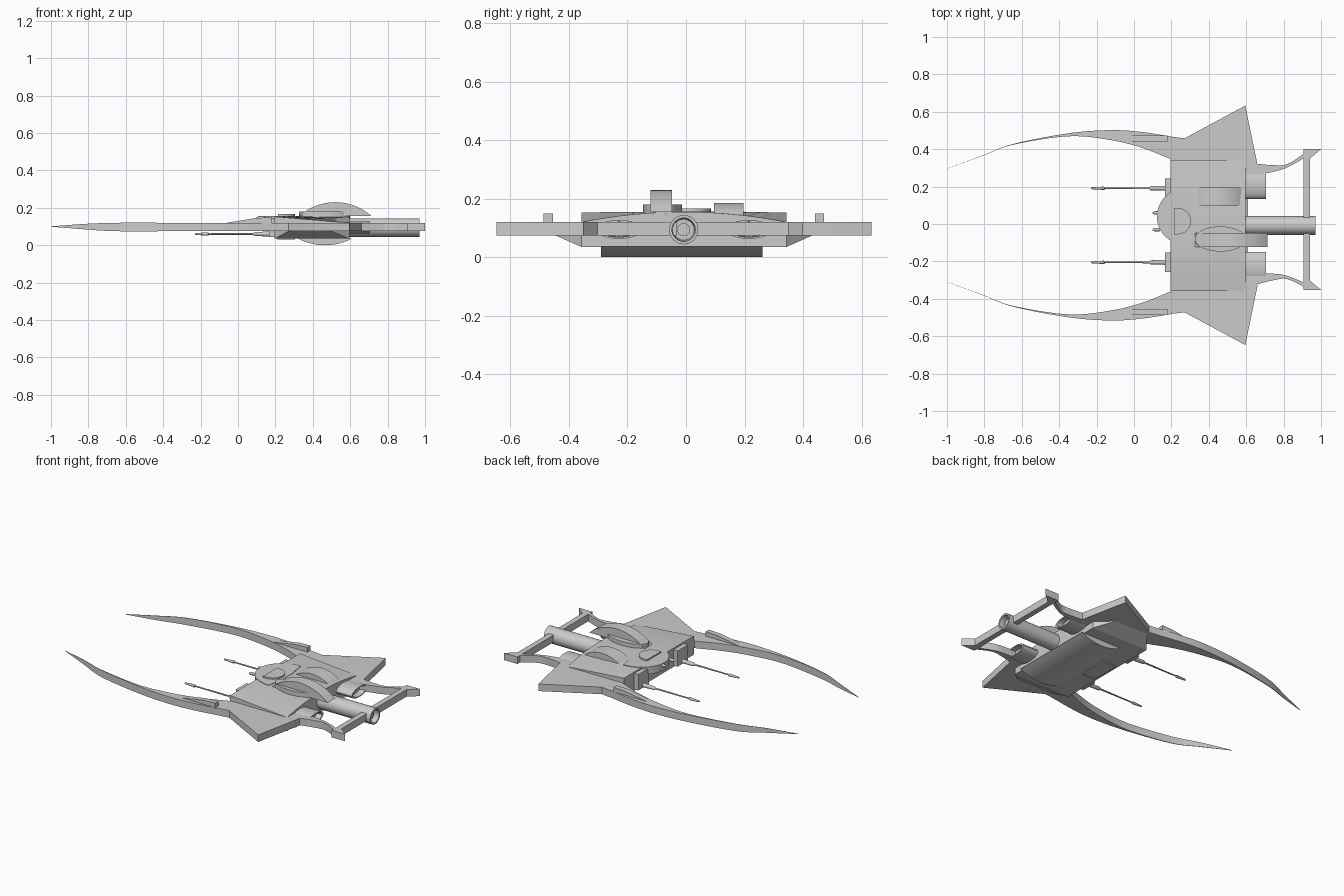
import bpy, bmesh, math
from mathutils import Matrix

cube = bpy.data.objects.get("Cube")
if cube:
    bpy.data.objects.remove(cube, do_unlink=True)

grey = bpy.data.materials.new("hull grey")
grey.use_nodes = True
colour = (0.6, 0.6, 0.6, 1)
grey.diffuse_color = colour
grey.node_tree.nodes["Principled BSDF"].inputs["Base Color"].default_value = colour

CY = -0.007          # symmetry axis of the hull
LOW, HIGH = 0.075, 0.12   # underside and top of the wing plate
SIDES = (("left", 1), ("right", -1))


def finish(name, bm, smooth=True):
    bmesh.ops.remove_doubles(bm, verts=bm.verts, dist=1e-5)
    bmesh.ops.recalc_face_normals(bm, faces=bm.faces)
    mesh = bpy.data.meshes.new(name)
    bm.to_mesh(mesh)
    bm.free()
    mesh.materials.append(grey)
    obj = bpy.data.objects.new(name, mesh)
    bpy.context.collection.objects.link(obj)
    if smooth:
        bpy.ops.object.select_all(action="DESELECT")
        obj.select_set(True)
        bpy.context.view_layer.objects.active = obj
        bpy.ops.object.shade_smooth_by_angle(angle=math.radians(30))
    return obj


def loft(name, sections, smooth=True):
    """Skin closed sections of equal point count and cap both ends."""
    bm = bmesh.new()
    rings = [[bm.verts.new(p) for p in s] for s in sections]
    n = len(rings[0])
    for a, b in zip(rings, rings[1:]):
        for i in range(n):
            j = (i + 1) % n
            bm.faces.new((a[i], a[j], b[j], b[i]))
    bm.faces.new(rings[0])
    bm.faces.new(rings[-1])
    return finish(name, bm, smooth)


def plate(name, outline, z0, z1):
    return loft(name, [[(x, y, z) for x, y in outline] for z in (z0, z1)])


def extrude_y(name, profile, y0, y1):
    return loft(name, [[(x, y, z) for x, z in profile] for y in (y0, y1)])


def box(name, x0, x1, y0, y1, z0, z1):
    return plate(name, [(x0, y0), (x1, y0), (x1, y1), (x0, y1)], z0, z1)


def lathe_x(name, profile, y, z, squash=1, n=24):
    """Turn (x, radius) points around an axis along x."""
    turns = [2 * math.pi * i / n for i in range(n)]
    return loft(name, [[(x, y + r * math.cos(t), z + r * squash * math.sin(t))
                        for t in turns] for x, r in profile])


def arc_profile(x0, x1, base, peak, n=20):
    """Circular arc from x0 to x1 rising (or sinking) from base to peak."""
    half, h = (x1 - x0) / 2, abs(peak - base)
    r = (half * half + h * h) / (2 * h)
    sign = 1 if peak > base else -1
    pts = []
    for i in range(n + 1):
        u = -half + 2 * half * i / n
        pts.append(((x0 + x1) / 2 + u,
                    base + sign * (math.sqrt(r * r - u * u) - (r - h))))
    return pts


def spline(points, n=6):
    """Smooth path through the points."""
    out = []
    for i in range(len(points) - 1):
        p = [points[max(0, min(len(points) - 1, i + k))] for k in (-1, 0, 1, 2)]
        for s in range(n):
            t = s / n
            out.append(tuple(0.5 * (2 * b + (c - a) * t + (2*a - 5*b + 4*c - d) * t**2
                                    + (3*b - a - 3*c + d) * t**3)
                             for a, b, c, d in zip(*p)))
    return out + [points[-1]]


# Central hull: flat-topped at the front, arched at the back
sections = []
for x, edge in ((0.195, 0.153), (0.595, HIGH)):
    top = [(x, CY + 0.35 * u, 0.155 - (0.155 - edge) * u * u)
           for u in [1 - i / 8 for i in range(17)]]
    sections.append([(x, CY - 0.35, 0.035), (x, CY + 0.35, 0.035)] + top)
loft("hull", sections)

# Rounded belly
extrude_y("belly", arc_profile(0.32, 0.61, 0.036, 0), -0.29, 0.262)
box("belly_hatch", 0.21, 0.305, -0.1, 0.09, 0.03, 0.04)

for label, s in SIDES:
    def my(y):
        return CY + s * y

    # Wing and its lower wedge
    plate(label + "_wing", [(x, my(y)) for x, y in (
        (0.195, 0.2), (0.595, 0.2), (0.65, 0.26), (0.66, 0.325),
        (0.595, 0.64), (0.27, 0.465), (0.195, 0.355))], LOW, HIGH)
    loft(label + "_wing_wedge", [
        [(0.195, my(0.35), 0.035), (0.195, my(0.35), LOW), (0.27, my(0.44), LOW)],
        [(0.595, my(0.35), 0.035), (0.595, my(0.35), LOW), (0.5, my(0.44), LOW)]], False)

    # Curved forward blade: x, inner y, outer y, lower z, upper z
    stations = spline([
        (0.27, 0.34, 0.465, LOW, HIGH), (0.195, 0.355, 0.475, LOW, HIGH),
        (0.05, 0.412, 0.498, LOW, HIGH), (-0.12, 0.455, 0.509, LOW, HIGH),
        (-0.35, 0.476, 0.492, LOW, HIGH), (-0.65, 0.43, 0.434, LOW, HIGH),
        (-0.82, 0.367, 0.369, 0.085, 0.114), (-0.998, 0.303, 0.304, 0.099, 0.101)])
    loft(label + "_blade", [[(x, my(a), lo), (x, my(b), lo), (x, my(b), hi), (x, my(a), hi)]
                            for x, a, b, lo, hi in stations])
    extrude_y(label + "_blade_fairing",
              [(-0.09, HIGH - 0.005), (0.1, 0.146), (0.18, 0.149), (0.18, HIGH - 0.005)],
              my(0.447), my(0.479))

    # Curved rear strut
    shift = 0.04 if s > 0 else 0
    strut = spline([(0.62, 0.25, 0.33), (0.66, 0.262, 0.322), (0.74, 0.265, 0.302),
                    (0.82, 0.277, 0.295), (0.925, 0.32, 0.345)])
    loft(label + "_rear_strut", [
        [(x, s * (y + shift * max(0, x - 0.66) / 0.25), z)
         for y, z in ((a, LOW), (b, LOW), (b, HIGH), (a, HIGH))] for x, a, b in strut])

    # Rear cross bar with flared end
    end = 0.4 if s > 0 else 0.352
    plate(label + "_rear_bar", [(0.905, s * y) if i else (0.94, s * y) for i, y in (
        (0, 0.03), (1, 0.03), (1, end))] + [(1.0, s * end), (0.94, s * (end - 0.05))],
        LOW, HIGH)

    # Oval engine
    lathe_x(label + "_engine", [(0.5, 0.08), (0.705, 0.08), (0.705, 0.066), (0.67, 0.06)],
            my(0.222), 0.095, 0.4)

    # Long gun with mount
    lathe_x(label + "_long_gun", [
        (-0.23, 0.003), (-0.225, 0.005), (-0.16, 0.009), (-0.155, 0.004), (0.08, 0.005),
        (0.09, 0.011), (0.165, 0.013), (0.2, 0.013)], my(0.198), 0.06, n=12)
    box(label + "_gun_mount", 0.165, 0.2, my(0.145), my(0.25), 0.045, 0.145)

    # Short nose gun
    lathe_x(label + "_short_gun", [
        (0.1, 0.004), (0.11, 0.009), (0.135, 0.009), (0.14, 0.006), (0.17, 0.006),
        (0.17, 0.011), (0.25, 0.011)], 0.015 + s * 0.045, 0.146, n=12)

# Tail tube with open end
lathe_x("tail_tube", [(0.5, 0.05), (0.97, 0.05), (0.97, 0.04), (0.9, 0.036),
                      (0.9, 0.022), (0.945, 0.022)], -0.008, 0.094, n=32)

# Rounded nose deck and turret
nose = [(0.3 + 0.178 * math.cos(t), 0.04 + 0.16 * math.sin(t))
        for t in [math.pi * (0.5 + i / 24) for i in range(25)]]
plate("nose_deck", nose + [(0.32, -0.02), (0.32, 0.09)], 0.11, 0.157)
turret = [(0.235 + 0.07 * math.cos(t), 0.015 + 0.07 * math.sin(t))
          for t in [math.pi * (i / 16 - 0.5) for i in range(17)]]
plate("turret", turret + [(0.215, 0.085), (0.215, -0.055)], 0.14, 0.166)

# Curved dorsal fins
extrude_y("tall_fin", arc_profile(0.325, 0.715, 0.155, 0.23), -0.122, -0.048)
extrude_y("low_fin", arc_profile(0.33, 0.575, 0.145, 0.186), 0.095, 0.196)
base = [(0.462 + 0.137 * math.cos(t), -0.08 + 0.067 * math.sin(t))
        for t in [math.pi * i / 16 for i in range(32)]]
plate("fin_base", base, 0.14, 0.18)
